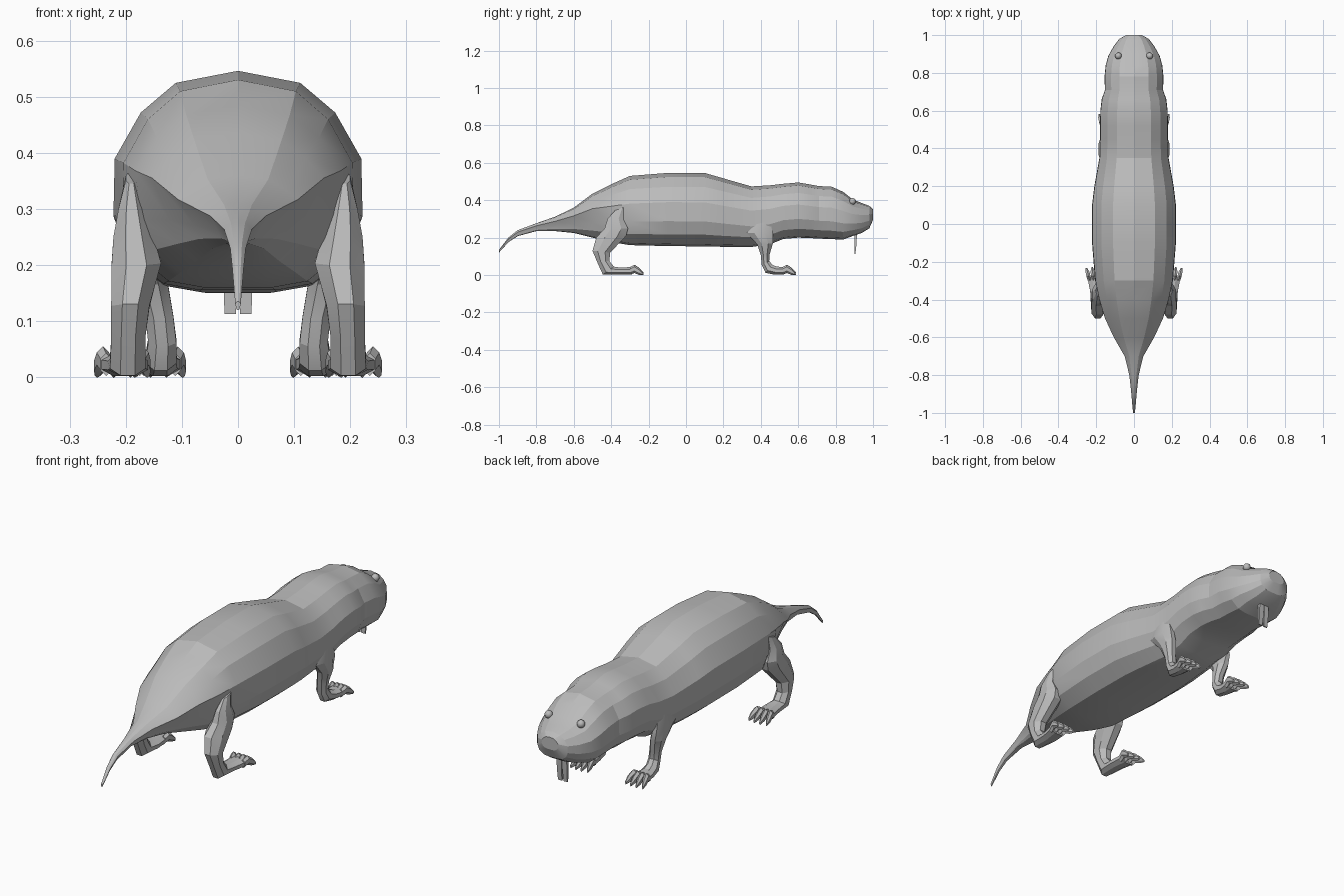
import bpy, bmesh, math
from mathutils import Vector

default = bpy.data.objects.get("Cube")
if default:
    bpy.data.objects.remove(default)

grey = bpy.data.materials.new("fur_grey")
grey.use_nodes = True
colour = (0.5, 0.5, 0.5, 1)
grey.diffuse_color = colour
grey.node_tree.nodes["Principled BSDF"].inputs["Base Color"].default_value = colour


def finish(name, bm, angle):
    bmesh.ops.recalc_face_normals(bm, faces=bm.faces)
    mesh = bpy.data.meshes.new(name)
    bm.to_mesh(mesh)
    bm.free()
    mesh.shade_smooth()
    mesh.set_sharp_from_angle(angle=math.radians(angle))
    mesh.materials.append(grey)
    obj = bpy.data.objects.new(name, mesh)
    bpy.context.collection.objects.link(obj)
    return obj


def loft(name, rings, angle=25):
    """Skin a list of equal-length rings and cap both ends."""
    bm = bmesh.new()
    loops = [[bm.verts.new(p) for p in ring] for ring in rings]
    for a, b in zip(loops, loops[1:]):
        for i in range(len(a)):
            j = (i + 1) % len(a)
            bm.faces.new((a[i], a[j], b[j], b[i]))
    bm.faces.new(loops[0])
    bm.faces.new(loops[-1])
    return finish(name, bm, angle)


def limb_ring(back, front, inner, outer, side, n=8):
    """Faceted section between a back and a front (y, z) point."""
    ring = []
    for i in range(n):
        a = (i + 0.5) * math.tau / n
        c = math.cos(a) / math.cos(math.pi / n)
        s = math.sin(a) / math.cos(math.pi / n)
        x = (inner + outer) / 2 + c * (outer - inner) / 2
        y, z = [(b + f) / 2 + s * (f - b) / 2 for b, f in zip(back, front)]
        ring.append((side * x, y, z))
    return ring


# Body, head and tail: y, underside, top, half width
stations = [
    (-1.0, .12, .135, .005), (-.95, .175, .2, .01), (-.9, .208, .24, .014),
    (-.8, .235, .277, .025), (-.7, .235, .312, .05), (-.6, .225, .36, .108),
    (-.5, .2, .435, .155), (-.4, .177, .485, .185), (-.3, .16, .53, .206),
    (-.1, .155, .546, .222), (.1, .153, .546, .222), (.2, .151, .517, .21),
    (.35, .15, .474, .183), (.45, .165, .48, .18), (.52, .193, .488, .18),
    (.6, .2, .495, .178), (.66, .198, .485, .171), (.71, .195, .476, .154),
    (.78, .192, .472, .156), (.84, .19, .445, .15), (.89, .208, .405, .136),
    (.94, .225, .385, .108), (.98, .25, .37, .078), (1.0, .295, .352, .042),
]
# Half section: width share, height share
section = [(0, 1), (.5, .945), (.78, .81), (.99, .6), (1, .34),
           (.88, .16), (.6, .03), (.3, 0), (0, 0)]


def body_ring(y, low, high, width):
    rear = min(max((-.35 - y) / .2, 0), 1)      # hips taper under the rump
    half = []
    for u, v in section:
        if v < .5:
            u *= 1 - .28 * rear
        elif v < .7:
            v += .08 * rear
        half.append((u * width, y, low + v * (high - low)))
    return half + [(-x, y, z) for x, y, z in half[-2:0:-1]]


loft("body", [body_ring(*s) for s in stations], 18)

# Limb sections: back point, front point, inner x, outer x
hind = [
    ((-.38, .345), (-.325, .365), .18, .2),
    ((-.42, .3), (-.335, .3), .165, .213),
    ((-.435, .25), (-.31, .25), .15, .222),
    ((-.48, .2), (-.32, .21), .137, .225),
    ((-.5, .13), (-.405, .12), .158, .226),
    ((-.475, .07), (-.41, .075), .165, .226),
    ((-.445, .003), (-.385, .045), .165, .228),
    ((-.36, .002), (-.35, .04), .16, .232),
    ((-.29, .002), (-.29, .043), .165, .245),
]
fore = [
    ((.35, .288), (.45, .288), .16, .18),
    ((.325, .225), (.465, .22), .14, .188),
    ((.38, .165), (.465, .17), .125, .182),
    ((.4, .105), (.447, .11), .115, .165),
    ((.405, .055), (.445, .075), .11, .16),
    ((.425, .012), (.462, .055), .11, .165),
    ((.475, .002), (.485, .045), .108, .17),
    ((.525, .002), (.525, .043), .102, .178),
]


def toe(name, x0, x1, y, length, side):
    """Arched toe with a low, narrow claw."""
    steps = [(0, .005, .04, .01), (.35, .014, .052, .011),
             (.7, .004, .036, .01), (1, 0, .014, .004)]
    rings = []
    for t, low, high, w in steps:
        x, yy = x0 + (x1 - x0) * t, y + length * t
        rings.append(limb_ring((yy, low), (yy, high), x - w, x + w, side, 6))
    loft(name, rings)


for side, word in ((1, "left"), (-1, "right")):
    for part, rows in (("hind", hind), ("front", fore)):
        loft(f"{part}_leg_{word}", [limb_ring(*r, side) for r in rows], 20)
        (y, _), _, inner, outer = rows[-1]
        for k in range(4):
            share = k / 3
            x0 = inner + .01 + (outer - inner - .02) * share
            x1 = x0 + (share - .45) * .03
            reach = .075 - .015 * abs(share - .5)
            toe(f"{part}_toe_{word}_{k + 1}", x0, x1, y - .01, reach, side)

    # Long front teeth
    tooth = [((.9, .24), (.915, .24), .002, .026),
             ((.9, .17), (.912, .17), .002, .026),
             ((.9, .113), (.906, .113), .004, .024)]
    loft(f"tooth_{word}", [limb_ring(*r, side, 4) for r in tooth])

    # Eyes and nostrils
    for name, spot, radius in (("eye", (.083, .89, .394), .018),
                               ("nostril", (.03, .992, .335), .008)):
        bm = bmesh.new()
        bmesh.ops.create_uvsphere(bm, u_segments=12, v_segments=8, radius=radius)
        bmesh.ops.translate(bm, vec=Vector((side * spot[0], spot[1], spot[2])),
                            verts=bm.verts)
        finish(f"{name}_{word}", bm, 40)
